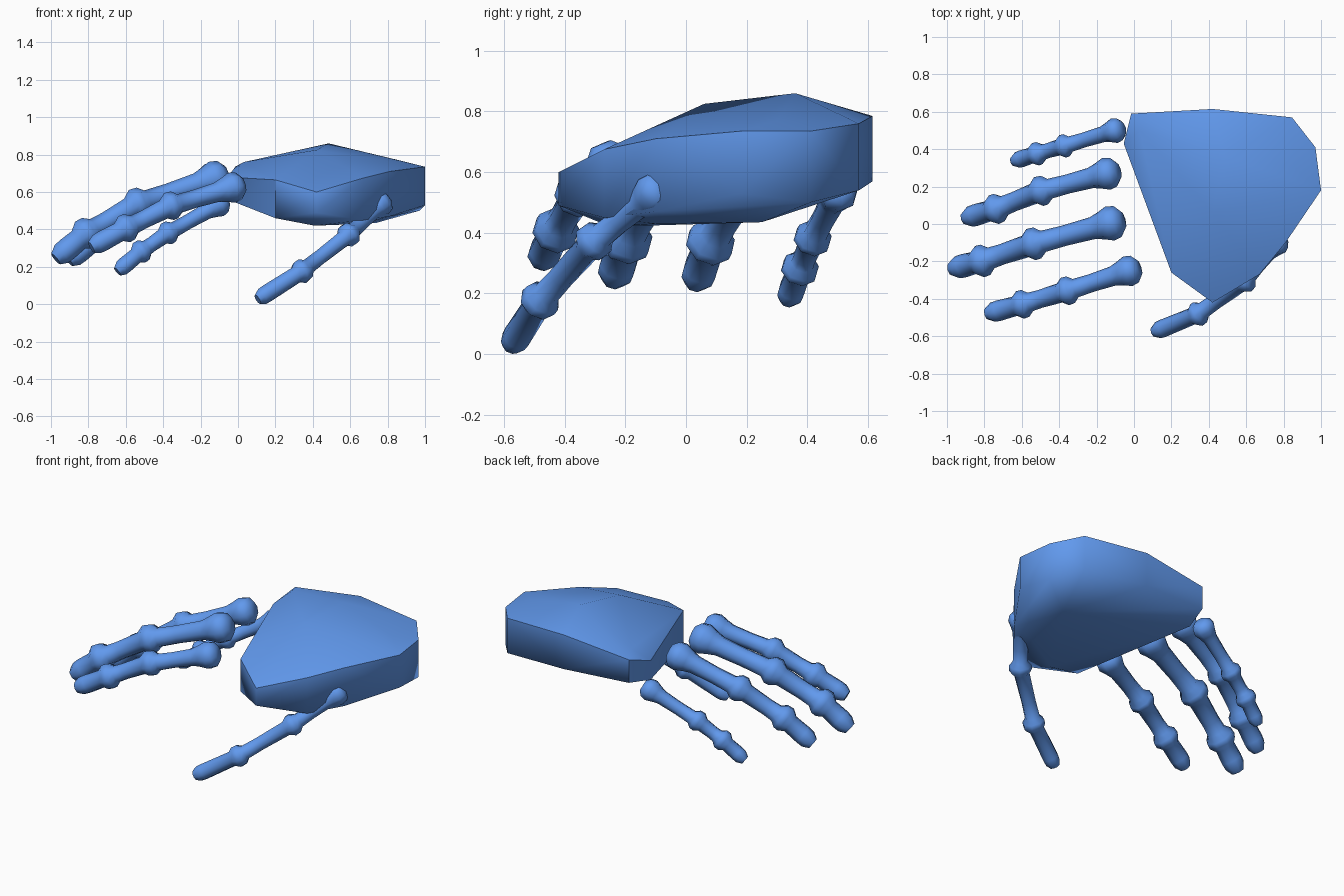
import bpy, bmesh
from math import pi, sin, cos, radians
from mathutils import Vector

if "Cube" in bpy.data.objects:
    bpy.data.objects.remove(bpy.data.objects["Cube"])

blue = bpy.data.materials.new("blue")
blue.diffuse_color = (.12, .32, .85, 1)
blue.use_nodes = True
blue.node_tree.nodes["Principled BSDF"].inputs["Base Color"].default_value = blue.diffuse_color


def finish(name, bm, angle):
    bmesh.ops.recalc_face_normals(bm, faces=bm.faces)
    mesh = bpy.data.meshes.new(name)
    bm.to_mesh(mesh)
    bm.free()
    mesh.materials.append(blue)
    ob = bpy.data.objects.new(name, mesh)
    bpy.context.collection.objects.link(ob)
    bpy.ops.object.select_all(action='DESELECT')
    ob.select_set(True)
    bpy.context.view_layer.objects.active = ob
    bpy.ops.object.shade_smooth_by_angle(angle=radians(angle))
    return ob


# Palm: outline points (x, y, top z, bottom z) plus crown and underside points
outline = [
    (-.015, .59, .735, .59), (.42, .615, .785, .57), (.845, .57, .76, .54),
    (.97, .41, .735, .50), (1.0, .18, .735, .53), (.81, -.10, .71, .47),
    (.67, -.27, .675, .45), (.42, -.42, .60, .49), (.20, -.26, .665, .46),
    (-.055, .43, .68, .56),
]
crown = [(.485, .36, .86), (.42, .06, .825), (.86, .30, .77), (.03, .50, .76)]
underside = [(.74, .25, .435), (.41, -.25, .42), (.67, -.1, .43)]

bm = bmesh.new()
for x, y, top, bottom in outline:
    bm.verts.new((x, y, top))
    bm.verts.new((x, y, bottom))
for p in crown + underside:
    bm.verts.new(p)
bmesh.ops.convex_hull(bm, input=bm.verts)
loose = [v for v in bm.verts if not v.link_faces]
bmesh.ops.delete(bm, geom=loose, context='VERTS')
bm.normal_update()
# sharp only around the back of the hand and the knuckle face
sharp = []
for e in bm.edges:
    a, b = (f.normal for f in e.link_faces)
    sharp.append((a.z > .45) != (b.z > .45) or (a.x < -.7) != (b.x < -.7))
palm = finish("palm", bm, 180)
for e, s in zip(palm.data.edges, sharp):
    e.use_edge_sharp = s


# Jointed digit: 8-sided tube swelling at the knuckle and at each joint
def digit(name, points, s, sides=8):
    pts = [Vector(p) for p in points]
    rings = []  # centre, direction, radius
    for i in range(3):
        a, b = pts[i], pts[i + 1]
        d = (b - a).normalized()
        end = (b - a).length / s
        if i == 0:
            stations = [(-.065, .05), (-.035, .085), (.01, .094), (.06, .075), (.11, .06)]
        else:
            stations = [(.05, .06)]
        if i < 2:
            stations += [(end * .6, .055), (end - .06, .058), (end - .025, .085)]
        else:
            stations += [(end - .08, .063), (end - .04, .06), (end, .038)]
        rings += [(a + d * t * s, d, r * s) for t, r in stations]
        if i < 2:
            nxt = (pts[i + 2] - b).normalized()
            rings.append((b + d * .012 * s, (d + nxt).normalized(), .087 * s))
    bm = bmesh.new()
    loops = []
    for c, d, r in rings:
        side = d.cross(Vector((0, 0, 1))).normalized()
        up = side.cross(d)
        loops.append([bm.verts.new(c + (side * cos(t) + up * sin(t)) * r)
                      for t in (2 * pi * k / sides for k in range(sides))])
    for p, q in zip(loops, loops[1:]):
        for k in range(sides):
            j = (k + 1) % sides
            bm.faces.new((p[k], p[j], q[j], q[k]))
    bm.faces.new(loops[0])
    bm.faces.new(loops[-1])
    finish(name, bm, 52)


# Four fingers and the thumb, each from knuckle to tip
digit("little_finger", [(-.10, .50, .535), (-.375, .417, .38), (-.52, .375, .28),
                        (-.645, .335, .175)], .72)
digit("ring_finger", [(-.14, .27, .67), (-.50, .176, .525), (-.74, .08, .365),
                      (-.905, .03, .232)], .93)
digit("middle_finger", [(-.12, .005, .675), (-.54, -.107, .535), (-.815, -.198, .375),
                        (-.975, -.24, .243)], 1.0)
digit("index_finger", [(-.025, -.25, .625), (-.36, -.358, .525), (-.60, -.43, .405),
                       (-.785, -.48, .305)], .88)
digit("thumb", [(.76, -.10, .535), (.59, -.305, .37), (.34, -.482, .175),
                (.105, -.578, .026)], .76)
